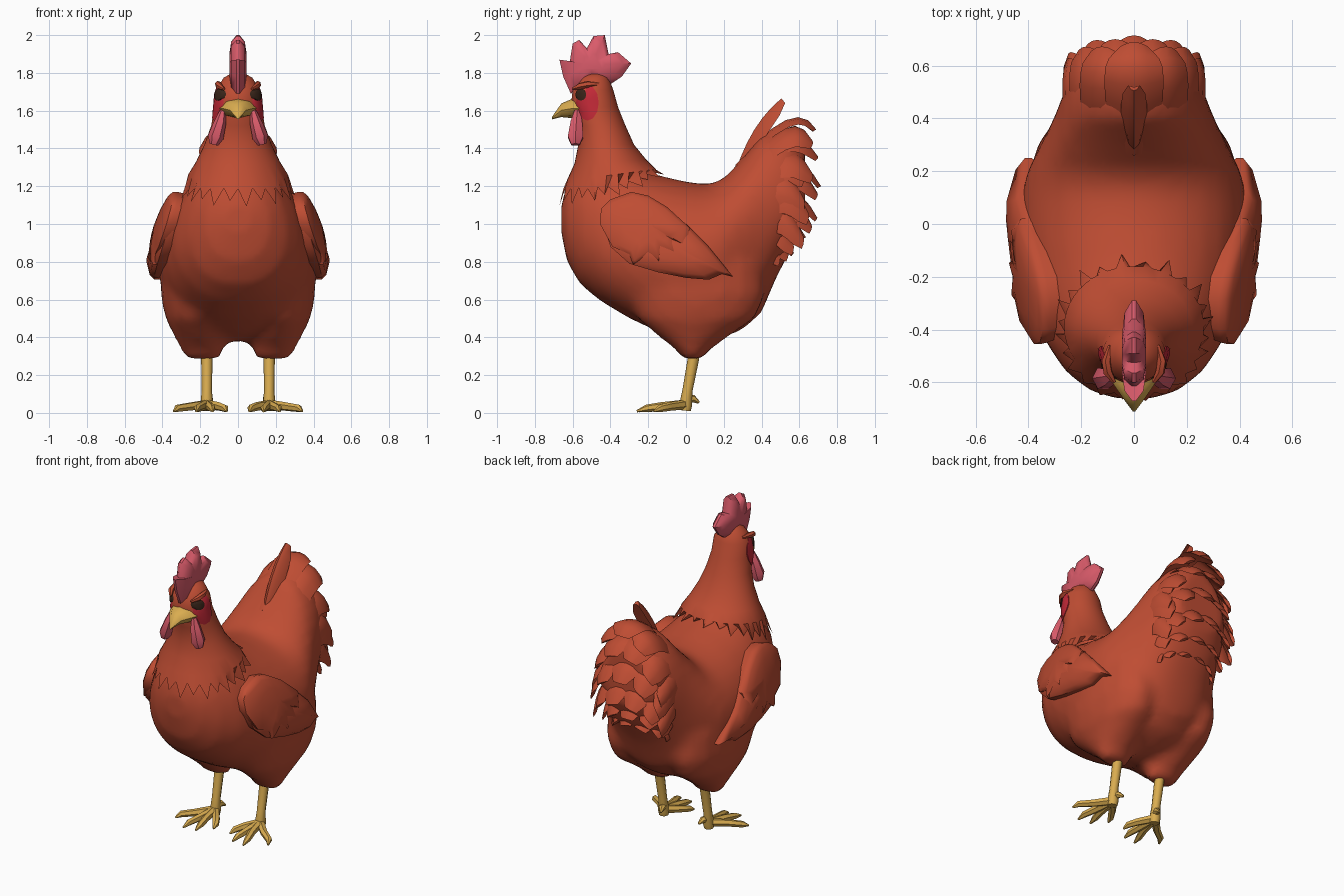
import bpy, bmesh, math
from mathutils import Vector
from mathutils.bvhtree import BVHTree

if "Cube" in bpy.data.objects:
    bpy.data.objects.remove(bpy.data.objects["Cube"])


def material(name, rgb):
    m = bpy.data.materials.new(name)
    m.diffuse_color = (*rgb, 1)
    m.use_nodes = True
    m.node_tree.nodes["Principled BSDF"].inputs["Base Color"].default_value = m.diffuse_color
    return m


RUST = material("rust feathers", (0.52, 0.074, 0.033))
PINK = material("pink comb", (0.70, 0.105, 0.145))
RED = material("red face", (0.54, 0.022, 0.038))
YELLOW = material("yellow horn", (0.70, 0.415, 0.08))
DARK = material("dark eye", (0.04, 0.018, 0.010))


def loft(bm, rings, cap_start=True, cap_end=True):
    """Skin a list of equal-length point rings."""
    vs = [[bm.verts.new(p) for p in r] for r in rings]
    n = len(vs[0])
    for a, b in zip(vs, vs[1:]):
        for i in range(n):
            bm.faces.new((a[i], a[(i + 1) % n], b[(i + 1) % n], b[i]))
    if cap_start:
        bm.faces.new(vs[0][::-1])
    if cap_end:
        bm.faces.new(vs[-1])


def finish(bm, name, mat):
    bmesh.ops.recalc_face_normals(bm, faces=bm.faces)
    me = bpy.data.meshes.new(name)
    bm.to_mesh(me)
    bm.free()
    me.materials.append(mat)
    ob = bpy.data.objects.new(name, me)
    bpy.context.collection.objects.link(ob)
    return ob


def surface(ob):
    return BVHTree.FromObject(ob, bpy.context.evaluated_depsgraph_get())


def tube(bm, pts, n=6, flat=1.0):
    """Tapered tube through (x, y, z, radius) points; flat stretches it along y."""
    ps = [Vector(p[:3]) for p in pts]
    rings = []
    for i, p in enumerate(ps):
        d = (ps[min(i + 1, len(ps) - 1)] - ps[max(i - 1, 0)]).normalized()
        u = d.cross(Vector((0.31, 0.2, 0.93) if abs(d.z) < 0.8 else (0, 1, 0))).normalized()
        w = d.cross(u)
        rings.append([p + pts[i][3] * (u * math.cos(a) + w * math.sin(a) * flat)
                      for a in (math.tau * k / n for k in range(n))])
    loft(bm, rings)


def pad(bm, outline, centre, profile, place):
    """Cushion over a (y, z) outline; profile is (scale, height) steps."""
    loft(bm, [[place(centre[0] + (y - centre[0]) * s, centre[1] + (z - centre[1]) * s, h)
               for y, z in outline] for s, h in profile])


# Torso: sections along y (y, bottom, top, half width, widest height)
bm = bmesh.new()
SECTIONS = [(-.66, .95, 1.11, .08, 1.03), (-.63, .80, 1.21, .17, 1.0), (-.56, .68, 1.31, .26, .95),
            (-.45, .59, 1.33, .335, .90), (-.30, .50, 1.31, .385, .86), (-.15, .43, 1.26, .415, .84),
            (0, .38, 1.225, .43, .83), (.12, .38, 1.21, .425, .84), (.2, .40, 1.24, .405, .86),
            (.3, .44, 1.35, .355, .92), (.4, .53, 1.47, .305, 1.0), (.48, .72, 1.50, .275, 1.08),
            (.56, .87, 1.48, .24, 1.12), (.63, 1.02, 1.40, .17, 1.16)]
rings = []
for y, zb, zt, hw, zc in SECTIONS:
    ring = []
    for k in range(28):
        c, s = math.cos(math.tau * k / 28), math.sin(math.tau * k / 28)
        e = 0.85 if s < 0 else 1.0
        x = hw * math.copysign(abs(c) ** e, c)
        ring.append((x, y, zc + s * (zt - zc if s > 0 else zc - zb)))
    rings.append(ring)
loft(bm, rings)
# Thighs: rings down z (z, front, back, inner x, outer x)
for side in (1, -1):
    loft(bm, [[(side * ((xi + xo) / 2 + (xo - xi) / 2 * math.cos(a)),
                (yf + yb) / 2 + (yb - yf) / 2 * math.sin(a), z)
               for a in (math.tau * k / 16 for k in range(16))]
              for z, yf, yb, xi, xo in [(.80, -.28, .40, .08, .41), (.62, -.30, .42, .06, .41),
                                        (.5, -.26, .37, .06, .385), (.4, -.14, .22, .07, .335),
                                        (.33, -.05, .12, .08, .30), (.285, -.02, .09, .09, .28)]])
body = finish(bm, "body", RUST)
rm = body.modifiers.new("union", 'REMESH')
rm.mode, rm.voxel_size, rm.use_smooth_shade = 'VOXEL', 0.033, True
sm = body.modifiers.new("soften", 'SMOOTH')
sm.factor, sm.iterations = 0.5, 5
bpy.context.view_layer.objects.active = body
for m in ("union", "soften"):
    bpy.ops.object.modifier_apply(modifier=m)
body_tree = surface(body)


def outside(p, gap, snap=False):
    """Keep a point just above the body, or lay it on the body."""
    loc, nor, _, _ = body_tree.find_nearest(p)
    return loc + nor * gap if snap or (p - loc).dot(nor) < gap else p


# Head and neck with a jagged feather cape: (front z, front y, back y, half width, rise to back)
NECK = [(1.80, -.52, -.44, .03, 0), (1.775, -.555, -.41, .075, 0), (1.71, -.60, -.385, .118, 0),
        (1.62, -.61, -.36, .125, 0), (1.52, -.575, -.32, .142, 0), (1.42, -.57, -.275, .178, 0),
        (1.32, -.59, -.21, .222, .02), (1.23, -.62, -.16, .265, .06)]
N = 48


def neck_point(k, z, yf, yb, hw, rise):
    a = math.tau * k / N
    return Vector((hw * math.sin(a), (yf + yb) / 2 - (yb - yf) / 2 * math.cos(a),
                   z + rise * (1 - math.cos(a)) / 2))


bm = bmesh.new()
rings = [[neck_point(k, *r) for k in range(N)] for r in NECK]
rings[-1] = [outside(p, .017) for p in rings[-1]]
rings[-2] = [outside(p, .017) for p in rings[-2]]
EDGE = [(1.185, -.65, -.19, .30, .09), (1.09, -.66, -.12, .33, .14), (1.19, -.65, -.19, .30, .09),
        (1.12, -.66, -.15, .32, .12)]
rings.append([outside(neck_point(k, *EDGE[k % 4]), .014, True) for k in range(N)])
loft(bm, rings, True, False)
neck = finish(bm, "neck_and_cape", RUST)
neck_tree = surface(neck)

# Face patches and eyes laid on the sides of the head
for name, cy, cz, ry, rz, gap, mat in [("face_patch", -.522, 1.642, .06, .095, .007, RED),
                                       ("eye", -.557, 1.685, .029, .032, .015, DARK)]:
    bm = bmesh.new()
    for side in (1, -1):
        rings = []
        for f, g in [(1, -.01), (1, gap * .8), (.6, gap), (.15, gap)]:
            ring = []
            for k in range(12):
                a = math.tau * k / 12
                y, z = cy + f * ry * math.cos(a), cz + f * rz * math.sin(a)
                hit = neck_tree.ray_cast(Vector((side, y, z)), Vector((-side, 0, 0)))[0]
                ring.append((side * ((abs(hit.x) if hit else .06) + g), y, z))
            rings.append(ring)
        loft(bm, rings)
    finish(bm, name, mat)

# Brows over the eyes
bm = bmesh.new()
for s in (1, -1):
    tube(bm, [(s * .075, -.60, 1.715, .008), (s * .10, -.56, 1.73, .018),
              (s * .105, -.52, 1.74, .018), (s * .09, -.46, 1.74, .008)])
finish(bm, "brows", RUST)

# Comb
bm = bmesh.new()
COMB = [(-.61, 1.69), (-.65, 1.78), (-.67, 1.87), (-.615, 1.86), (-.60, 1.955), (-.565, 1.975),
        (-.525, 1.93), (-.49, 1.995), (-.43, 2.0), (-.41, 1.90), (-.36, 1.91), (-.29, 1.85),
        (-.34, 1.78), (-.40, 1.74), (-.50, 1.77)]
pad(bm, COMB, (-.5, 1.845), [(.35, -.046), (.78, -.036), (1, -.008), (1, .008), (.78, .036), (.35, .046)],
    lambda y, z, h: (h, y, z))
finish(bm, "comb", PINK)

# Beak
bm = bmesh.new()
loft(bm, [[(w * math.cos(a), y, z + h * math.sin(a)) for a in (math.tau * k / 8 for k in range(8))]
          for y, z, w, h in [(-.55, 1.612, .105, .05), (-.60, 1.612, .083, .052),
                             (-.66, 1.602, .042, .036), (-.71, 1.56, .005, .006)]])
finish(bm, "beak", YELLOW)

# Wattles
bm = bmesh.new()
for s in (1, -1):
    tube(bm, [(s * .08, -.575, 1.60, .016), (s * .094, -.58, 1.54, .032),
              (s * .118, -.585, 1.46, .042), (s * .128, -.585, 1.42, .024)], 6, 1.1)
finish(bm, "wattles", PINK)

# Wings: long flight feathers under a jagged covert layer
FLIGHT = [(-.44, 1.0), (-.43, 1.07), (-.38, 1.12), (-.3, 1.15), (-.15, 1.11), (0, 1.0), (.12, .88),
          (.25, .72), (.19, .735), (.12, .705), (0, .715), (-.15, .745), (-.3, .79), (-.4, .88)]
COVERT = [(-.455, 1.0), (-.45, 1.08), (-.40, 1.13), (-.29, 1.17), (-.2, 1.15), (-.1, 1.09), (.02, .98),
          (0, .885), (-.06, .91), (-.05, .84), (-.13, .87), (-.14, .795), (-.2, .84), (-.28, .785),
          (-.3, .84), (-.39, .88)]


def wing_x(y, z):
    return (.415 + .09 * (y + .1) - .29 * (z - .9) - .9 * max(0, y) ** 2
            - 2 * max(0, .85 - z) ** 2)


for name, outline, centre, lift in [("flight_feathers", FLIGHT, (-.12, .92), 0),
                                    ("wing_coverts", COVERT, (-.2, 1.0), .02)]:
    bm = bmesh.new()
    for s in (1, -1):
        pad(bm, outline, centre, [(.9, -.09), (1, -.02), (1, .005), (.88, .022), (.55, .036), (.15, .042)],
            lambda y, z, h: (s * (wing_x(y, z) + h + lift), y, z))
    finish(bm, name, RUST)


def feather(bm, base, mid, tip, width, across, droop=.18):
    """Thin arched blade along a curved spine."""
    b, m, t = Vector(base), Vector(mid), Vector(tip)
    across = Vector(across).normalized()
    rings = []
    for i, w in enumerate((.5, .8, .97, 1, .97, .85, .45)):
        u = i / 6
        p = b * (1 - u) ** 2 + m * 2 * u * (1 - u) + t * u * u
        d = ((m - b) * (1 - u) + (t - m) * u).normalized()
        n = across.cross(d).normalized()
        half = across * width * w / 2
        drop = n * width * droop * w
        rings.append([p - half - drop, p - half * .5 - drop * .25, p, p + half * .5 - drop * .25,
                      p + half - drop, p - n * .022])
    loft(bm, rings)


# Tail: tiers of broad feathers domed over the rump (tip y, tip z, arch, base y, base rise, side drop)
bm = bmesh.new()
TIERS = [(.69, 1.50, .195, .26, -.19, .48), (.705, 1.37, .20, .31, -.02, .42), (.715, 1.20, .22, .36, .06, .30),
         (.70, 1.04, .22, .40, .10, .20), (.635, .93, .20, .40, .10, .10), (.575, .85, .18, .38, .10, .05)]
for tier, (ty, tz, arch, by, rise, fall) in enumerate(TIERS):
    cols = (-2, -1, 0, 1, 2) if tier % 2 == 0 else (-2.2, -1.4, -.5, .5, 1.4, 2.2)
    for c in cols:
        phi = math.radians(31 * c)
        sn, cs = math.sin(phi), math.cos(phi)
        wide = (.25, .28, .285, .275, .25, .22)[tier]
        back = (1 - cs) * .12
        x, z = wide * sn, tz - fall * (1 - cs)
        feather(bm, (x * .9, by - back * .3, z + rise),
                (x * 1.08, ty - .11 - back, z + arch), (x * .95, ty - back, z),
                .225 - .008 * tier, (cs, 0, -sn))
finish(bm, "tail_feathers", RUST)

# Upright tail plume
bm = bmesh.new()
feather(bm, (0, .26, 1.27), (0, .34, 1.53), (0, .505, 1.665), .10, (1, 0, 0), .7)
finish(bm, "tail_plume", RUST)

# Legs and feet
bm = bmesh.new()
for s in (1, -1):
    tube(bm, [(s * .165, .05, .36, .032), (s * .165, .038, .28, .03), (s * .165, .008, .12, .027),
              (s * .165, -.002, .04, .034), (s * .165, -.005, .012, .03)], 8)
    for tx, ty, bend in [(.06, -.17, .1), (.135, -.25, .15), (.22, -.26, .19), (.34, -.17, .25)]:
        tube(bm, [(s * .165, 0, .045, .026), (s * bend, ty * .5, .034, .023),
                  (s * (tx * .8 + bend * .2), ty * .8, .024, .02), (s * tx, ty, .009, .006)])
    tube(bm, [(s * .16, .0, .07, .022), (s * .15, .04, .075, .02), (s * .14, .068, .055, .007)])
finish(bm, "legs_and_feet", YELLOW)

# Smooth shading with crisp feather edges
bpy.ops.object.select_all(action='SELECT')
bpy.ops.object.shade_smooth_by_angle(angle=math.radians(46))
